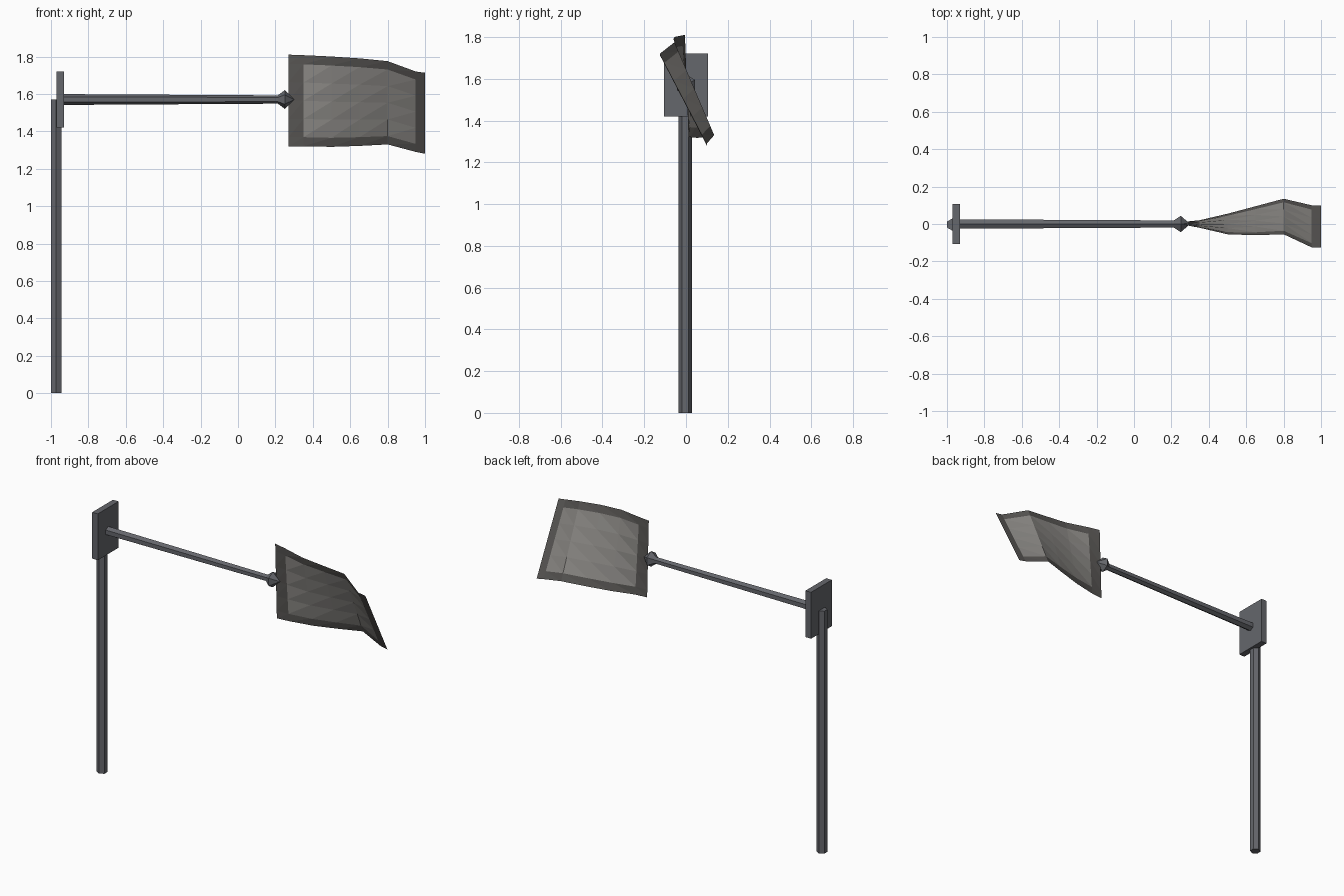
import bpy, bmesh, math
from mathutils import Matrix, Vector

if "Cube" in bpy.data.objects:
    bpy.data.objects.remove(bpy.data.objects["Cube"])


def material(name, rgb):
    m = bpy.data.materials.new(name)
    m.diffuse_color = (*rgb, 1)
    m.use_nodes = True
    m.node_tree.nodes["Principled BSDF"].inputs["Base Color"].default_value = m.diffuse_color
    return m


metal = material("dark_metal", (0.13, 0.135, 0.15))
cloth = material("cloth", (0.27, 0.26, 0.245))
trim = material("cloth_trim", (0.10, 0.095, 0.09))


def finish(name, bm, *mats):
    mesh = bpy.data.meshes.new(name)
    bm.to_mesh(mesh)
    bm.free()
    ob = bpy.data.objects.new(name, mesh)
    bpy.context.collection.objects.link(ob)
    for m in mats:
        mesh.materials.append(m)
    return ob


def rod(name, a, b, r1, r2, sides=6, spin=0.0):
    a, b = Vector(a), Vector(b)
    bm = bmesh.new()
    mat = (Matrix.Translation((a + b) / 2)
           @ (b - a).to_track_quat('Z', 'Y').to_matrix().to_4x4()
           @ Matrix.Rotation(spin, 4, 'Z'))
    bmesh.ops.create_cone(bm, cap_ends=True, segments=sides, radius1=r1,
                          radius2=r2, depth=(b - a).length, matrix=mat)
    return finish(name, bm, metal)


# Upright post and tapered horizontal arm
rod("post", (-0.972, -0.003, 0), (-0.972, -0.003, 1.57), 0.032, 0.032)
rod("arm", (-0.95, 0, 1.57), (0.23, 0, 1.57), 0.029, 0.022)

# Mounting plate
bm = bmesh.new()
bmesh.ops.create_cube(bm, size=1, matrix=Matrix.Translation((-0.95, 0, 1.57))
                      @ Matrix.Diagonal((0.04, 0.212, 0.30, 1)))
finish("mounting_plate", bm, metal)

# Pointed finial
rod("finial_base", (0.21, 0, 1.57), (0.25, 0, 1.57), 0.02, 0.05)
rod("finial_tip", (0.25, 0, 1.57), (0.30, 0, 1.57), 0.05, 0.001)

# Twisted flag: x, top y, top z, bottom y, bottom z
columns = [
    (0.27, -0.005, 1.81, 0.012, 1.32),
    (0.35, -0.02, 1.807, 0.02, 1.32),
    (0.50, -0.055, 1.80, 0.055, 1.317),
    (0.65, -0.06, 1.79, 0.095, 1.322),
    (0.80, -0.055, 1.775, 0.135, 1.33),
    (0.95, -0.125, 1.72, 0.10, 1.29),
    (1.00, -0.125, 1.713, 0.10, 1.28),
]
rows = [0, 0.1, 0.3, 0.5, 0.7, 0.9, 1]
bm = bmesh.new()
grid = [[bm.verts.new((x, by + (ty - by) * t, bz + (tz - bz) * t)) for t in rows]
        for x, ty, tz, by, bz in columns]
for i in range(len(columns) - 1):
    for j in range(len(rows) - 1):
        a, b = grid[i][j], grid[i + 1][j]
        c, d = grid[i + 1][j + 1], grid[i][j + 1]
        edge = i in (0, len(columns) - 2) or j in (0, len(rows) - 2)
        for tri in ((a, b, c), (a, c, d)):
            bm.faces.new(tri).material_index = int(edge)
finish("flag", bm, cloth, trim)
